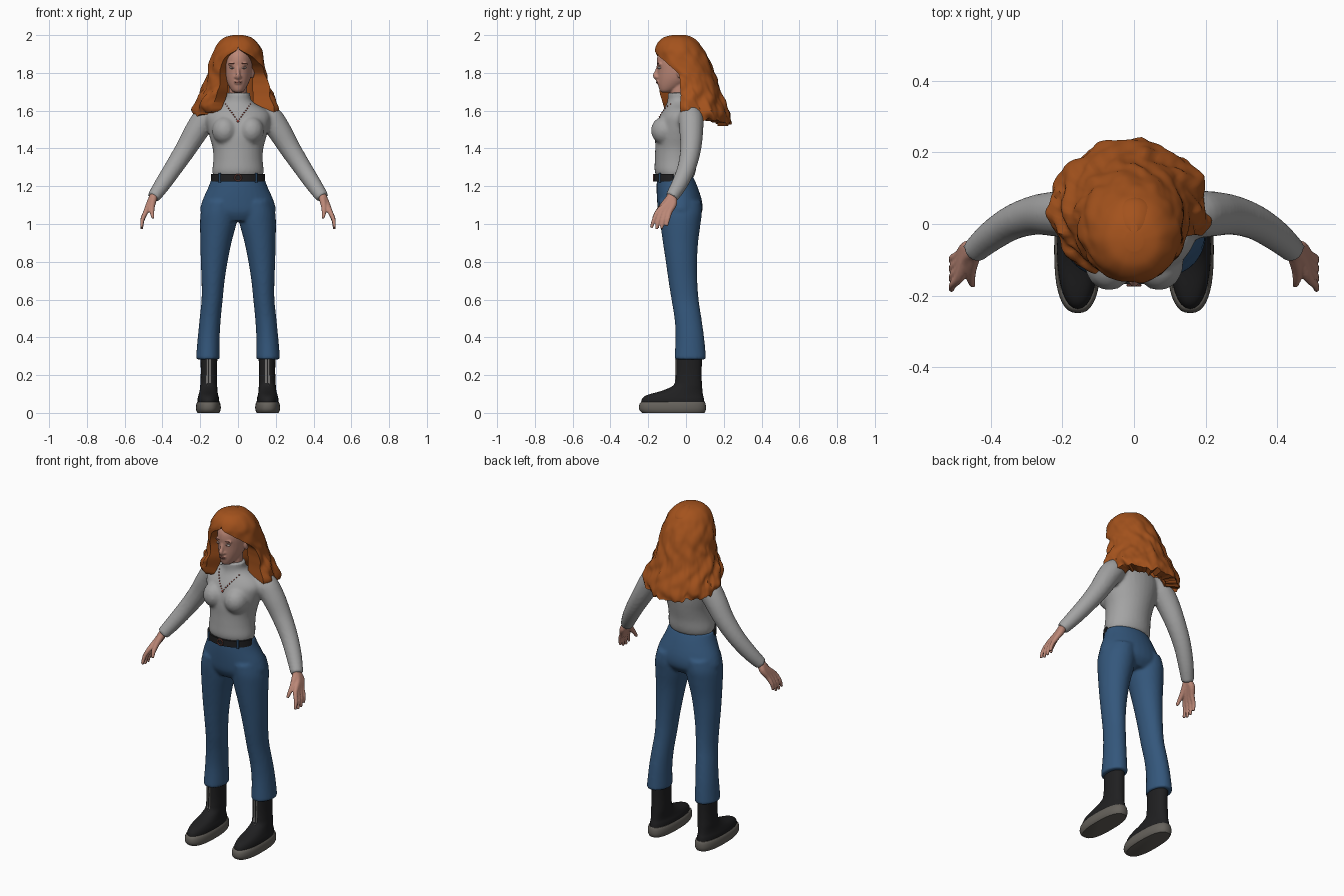
import bpy, bmesh, math
from mathutils import Vector, noise

if "Cube" in bpy.data.objects:
    bpy.data.objects.remove(bpy.data.objects["Cube"])

TAU = 2 * math.pi


def mat(name, r, g, b):
    m = bpy.data.materials.new(name)
    m.diffuse_color = (r, g, b, 1)
    m.use_nodes = True
    m.node_tree.nodes["Principled BSDF"].inputs["Base Color"].default_value = m.diffuse_color
    return m


HAIR = mat("copper_hair", 0.37, 0.085, 0.012)
SKIN = mat("skin", 0.50, 0.245, 0.185)
KNIT = mat("grey_knit", 0.37, 0.37, 0.37)
DENIM = mat("blue_denim", 0.034, 0.095, 0.20)
BLACK = mat("black_leather", 0.014, 0.014, 0.015)
SOLE = mat("sole_grey", 0.13, 0.12, 0.105)
METAL = mat("pale_metal", 0.55, 0.53, 0.50)
RED = mat("red_bead", 0.38, 0.06, 0.04)
WHITE = mat("eye_white", 0.62, 0.58, 0.55)
BROWN = mat("brown_red", 0.22, 0.08, 0.06)


def spline(keys, n):
    """Catmull-Rom through tuples of any length."""
    out = []
    for i in range(len(keys) - 1):
        p0, p1, p2 = keys[max(i - 1, 0)], keys[i], keys[i + 1]
        p3 = keys[min(i + 2, len(keys) - 1)]
        for k in range(n):
            t = k / n
            out.append(tuple(0.5 * (2 * b + (c - a) * t + (2 * a - 5 * b + 4 * c - d) * t * t
                                    + (3 * b - a - 3 * c + d) * t ** 3)
                             for a, b, c, d in zip(p0, p1, p2, p3)))
    return out + [keys[-1]]


def loft(bm, rings):
    """Closed rings of equal length joined into a capped tube."""
    vs = [[bm.verts.new(p) for p in r] for r in rings]
    n = len(vs[0])
    for a, b in zip(vs, vs[1:]):
        for i in range(n):
            bm.faces.new((a[i], a[(i + 1) % n], b[(i + 1) % n], b[i]))
    bm.faces.new(vs[0])
    bm.faces.new(vs[-1])


def stack(bm, keys, n=4, side=1, e=2.0, sides=32):
    """Horizontal sections, keys = (centre x, half width, front y, back y, z)."""
    rings = []
    for cx, rx, yf, yb, z in spline(keys, n):
        ring = []
        for i in range(sides):
            c, s = math.cos(TAU * i / sides), math.sin(TAU * i / sides)
            c, s = [math.copysign(abs(v) ** (2 / e), v) for v in (c, s)]
            ring.append((side * (cx + rx * c), (yf + yb) / 2 + (yb - yf) / 2 * s, z))
        rings.append(ring)
    loft(bm, rings)


def tube(bm, keys, n=4, side=1, sides=16):
    """Round tube along a path, keys = (x, y, z, radius)."""
    path = spline(keys, n)
    pts = [Vector(p[:3]) for p in path]
    rings = []
    for i, p in enumerate(pts):
        d = pts[min(i + 1, len(pts) - 1)] - pts[max(i - 1, 0)]
        q = Vector((0, 0, -1)).rotation_difference(d)
        ring = [p + q @ Vector((math.cos(TAU * k / sides), math.sin(TAU * k / sides), 0)) * path[i][3]
                for k in range(sides)]
        rings.append([(side * v.x, v.y, v.z) for v in ring])
    loft(bm, rings)


def ball(bm, c, r, u=16, v=10):
    res = bmesh.ops.create_uvsphere(bm, u_segments=u, v_segments=v, radius=1)
    for w in res["verts"]:
        w.co = Vector((c[0] + w.co.x * r[0], c[1] + w.co.y * r[1], c[2] + w.co.z * r[2]))


def box(bm, c, s):
    for w in bmesh.ops.create_cube(bm, size=1)["verts"]:
        w.co = Vector([c[i] + w.co[i] * s[i] for i in range(3)])


def finish(bm, name, material, voxel=0, smooth=4):
    bmesh.ops.recalc_face_normals(bm, faces=bm.faces[:])
    me = bpy.data.meshes.new(name)
    bm.to_mesh(me)
    bm.free()
    me.materials.append(material)
    ob = bpy.data.objects.new(name, me)
    bpy.context.collection.objects.link(ob)
    if voxel:  # fuse overlapping volumes into one soft skin
        m = ob.modifiers.new("fuse", "REMESH")
        m.mode, m.voxel_size, m.use_smooth_shade = "VOXEL", voxel, True
        m = ob.modifiers.new("soften", "SMOOTH")
        m.factor, m.iterations = 0.5, smooth
    else:
        bpy.ops.object.select_all(action="DESELECT")
        ob.select_set(True)
        bpy.context.view_layer.objects.active = ob
        bpy.ops.object.shade_smooth_by_angle(angle=math.radians(45))
    return ob


# Trousers: pelvis and two flared legs
bm = bmesh.new()
stack(bm, [(0, .13, -.12, .05, 1.015), (0, .196, -.145, .084, 1.06), (0, .190, -.153, .085, 1.12),
           (0, .155, -.156, .060, 1.20), (0, .137, -.152, .035, 1.255)])
for s in (1, -1):
    stack(bm, [(.160, .063, -.062, .107, .283), (.155, .058, -.055, .096, .40), (.147, .056, -.061, .082, .50),
               (.137, .056, -.077, .067, .60), (.132, .061, -.093, .060, .70), (.126, .071, -.107, .059, .80),
               (.117, .082, -.122, .064, .90), (.105, .096, -.136, .077, 1.0), (.10, .097, -.143, .084, 1.06),
               (.09, .09, -.145, .08, 1.12)], side=s)
finish(bm, "trousers", DENIM, 0.009)

# Sweater: torso, roll neck, bust and sleeves
bm = bmesh.new()
stack(bm, [(0, .128, -.150, .040, 1.245), (0, .136, -.166, .052, 1.28), (0, .131, -.165, .060, 1.34),
           (0, .134, -.163, .073, 1.40), (0, .150, -.163, .084, 1.46), (0, .165, -.155, .090, 1.52),
           (0, .172, -.140, .090, 1.57), (0, .148, -.120, .080, 1.605), (0, .095, -.103, .05, 1.635),
           (0, .068, -.097, .025, 1.66), (0, .066, -.097, .018, 1.695)])
for s in (1, -1):
    ball(bm, (s * .07, -.112, 1.495), (.068, .074, .075))
    tube(bm, [(.11, .015, 1.585, .05), (.165, .025, 1.565, .066), (.215, .028, 1.50, .064), (.275, .025, 1.40, .056),
              (.34, .004, 1.30, .049), (.40, -.035, 1.21, .043), (.448, -.077, 1.14, .035)], side=s)
sweater = finish(bm, "sweater", KNIT, 0.009)

# Hands: fingers fanning from the wrist, fused into a palm
bm = bmesh.new()
for s in (1, -1):
    for k in range(4):
        y = -.148 + .021 * k
        drop = (.008, 0, .003, .018)[k]
        tube(bm, [(.442, -.078, 1.155, .022), (.466, -.080 + (y + .115) * .5, 1.11, .019), (.487, y, 1.066, .014),
                  (.506, y - .022 + .004 * k, 1.018 + drop / 2, .011),
                  (.510, y - .036 + .006 * k, .972 + drop, .008)], side=s, sides=12)
    tube(bm, [(.446, -.085, 1.14, .02), (.455, -.125, 1.095, .016), (.455, -.155, 1.06, .012),
              (.450, -.172, 1.03, .008)], side=s, sides=12)
finish(bm, "hands", SKIN, 0.005, 2)

# Head with neck, nose, ears, brow and chin
bm = bmesh.new()
stack(bm, [(0, .020, -.130, -.08, 1.697), (0, .034, -.140, -.05, 1.708), (0, .051, -.147, 0, 1.735),
           (0, .066, -.150, .05, 1.77), (0, .074, -.151, .07, 1.81), (0, .076, -.155, .075, 1.86),
           (0, .068, -.147, .065, 1.90), (0, .048, -.12, .04, 1.93), (0, .02, -.08, 0, 1.945)])
tube(bm, [(0, -.03, 1.78, .048), (0, -.035, 1.70, .048), (0, -.035, 1.64, .050)])
tube(bm, [(0, -.146, 1.838, .008), (0, -.156, 1.805, .010), (0, -.163, 1.785, .013), (0, -.15, 1.770, .012)])
ball(bm, (0, -.147, 1.752), (.022, .011, .013))
for s in (1, -1):
    ball(bm, (s * .077, -.03, 1.80), (.010, .018, .03))
    ball(bm, (s * .03, -.138, 1.846), (.024, .013, .009))
    ball(bm, (s * .013, -.152, 1.778), (.008, .01, .007))
finish(bm, "head", SKIN, 0.005, 3)

# Face details
parts = {"eyes": (WHITE, .030, -.1385, 1.827, (.014, .012, .006)),
         "irises": (BROWN, .030, -.1480, 1.827, (.005, .004, .005)),
         "eyebrows": (BROWN, .031, -.1465, 1.850, (.018, .006, .003))}
for name, (m, x, y, z, r) in parts.items():
    bm = bmesh.new()
    for s in (1, -1):
        ball(bm, (s * x, y, z), r)
    finish(bm, name, m)
bm = bmesh.new()
ball(bm, (0, -.153, 1.751), (.020, .007, .006))
finish(bm, "lips", BROWN)

# Hair: C-shaped sections open at the face, wavy and wider towards the shoulders
# keys = (z, centre x, half width, front y, back y, left opening, right opening, inner half width)
keys = [(2.00, 0, .025, -.075, -.02, 0, 0, .01), (1.988, 0, .07, -.118, .025, 0, 0, .04),
        (1.96, 0, .102, -.150, .066, 0, 0, .07), (1.925, 0, .124, -.164, .092, .03, .06, .08),
        (1.89, -.003, .137, -.165, .112, .42, .55, .083), (1.85, -.005, .147, -.163, .132, .58, .95, .085),
        (1.80, -.006, .156, -.155, .152, .60, 1.28, .086), (1.75, -.008, .168, -.152, .172, .55, 1.32, .088),
        (1.70, -.010, .186, -.152, .193, .50, 1.28, .092), (1.65, -.013, .207, -.152, .216, .50, 1.22, .10),
        (1.61, -.014, .222, -.150, .236, .55, 1.18, .12), (1.575, -.014, .214, -.138, .236, .62, 1.2, .14)]
N = 80
bm = bmesh.new()
rings = []
for z, cx, rx, yf, yb, lo, ro, ri in spline(keys, 6):
    low = min(1, max(0, (1.85 - z) / .25))
    lump = .012 + .055 * min(1, (2.0 - z) / .3)
    outer, inner = [], []
    for k in range(N + 1):
        a = ro + (TAU - lo - ro) * k / N
        sx, sy = math.sin(a), -math.cos(a)
        w = 1 + lump * (noise.noise(Vector((3.2 * sx, 3.2 * sy, z * 13))) * 1.1
                        + .35 * math.sin(9 * a + 3 * math.sin(z * 28)) + .4 * noise.noise(Vector((8 * sx, 8 * sy, z * 25))))
        x, y = cx + rx * sx * w, (yf + yb) / 2 + (yb - yf) / 2 * sy * w
        zz = z - low * (.045 * y / .25 + .025 * noise.noise(Vector((7 * sx, 7 * sy, 2))))
        outer.append((x, y, zz))
        iy = min(ri * 1.15, (yb - yf) * .4)
        inner.append((cx + ri * sx, max(-.012, (yf + yb) / 2 * .6) + iy * sy, zz))
    rings.append(outer + inner[::-1])
vs = [[bm.verts.new(p) for p in r] for r in rings]
M = len(vs[0])
for a, b in zip(vs, vs[1:]):
    for i in range(M):
        bm.faces.new((a[i], a[(i + 1) % M], b[(i + 1) % M], b[i]))
for i in range(N):  # underside between outer and inner curve
    bm.faces.new((vs[-1][i], vs[-1][i + 1], vs[-1][M - 2 - i], vs[-1][M - 1 - i]))
bm.faces.new(vs[0][:N + 1])
finish(bm, "hair", HAIR)

# Boots: soles, uppers and zips
bm, up, zp = bmesh.new(), bmesh.new(), bmesh.new()
for s in (1, -1):
    stack(bm, [(.157, .058, -.232, .098, 0), (.157, .064, -.245, .104, .012), (.157, .066, -.249, .106, .03),
               (.157, .063, -.245, .103, .05), (.157, .058, -.236, .098, .058)], 2, s, 2.5, 40)
    stack(up, [(.157, .058, -.238, .098, .05), (.157, .057, -.232, .095, .075), (.157, .052, -.205, .09, .095),
               (.156, .047, -.125, .087, .118), (.155, .045, -.068, .085, .145), (.154, .044, -.056, .083, .18),
               (.154, .043, -.053, .083, .23), (.154, .045, -.054, .085, .30)], 4, s, 2.2)
    for d in (-1, 1):
        box(zp, (s * .156 + d * .008, -.055, .215), (.004, .008, .14))
    box(zp, (s * .156, -.062, .146), (.018, .008, .005))
finish(bm, "boot_soles", SOLE)
finish(up, "boot_uppers", BLACK)
finish(zp, "boot_zips", METAL)

# Belt across the front, with denim loops and a ring buckle
bm, lp = bmesh.new(), bmesh.new()
rings = []
for k in range(33):
    a = -1.5 + 3 * k / 32
    rings.append([(math.sin(a) * (.130 + d), -.06 - math.cos(a) * (.097 + d), z)
                  for d, z in ((0, 1.226), (.012, 1.226), (.012, 1.264), (0, 1.264))])
loft(bm, rings)
finish(bm, "belt", BLACK)
for a in (-.75, .75):
    tube(lp, [(math.sin(a) * .141, -.06 - math.cos(a) * .108, z, .006) for z in (1.27, 1.22)], 1)
finish(lp, "belt_loops", DENIM)
bm = bmesh.new()
for k in range(24):
    a = TAU * k / 24
    ball(bm, (.017 * math.cos(a), -.171, 1.245 + .017 * math.sin(a)), (.004, .004, .004), 8, 6)
finish(bm, "buckle", BROWN)

# Necklace beads dropped onto the sweater front
bpy.context.view_layer.update()
body = sweater.evaluated_get(bpy.context.evaluated_depsgraph_get())
bm = bmesh.new()
for s in (1, -1):
    for k in range(9):
        x, z = s * .066 * (1 - k / 8), 1.635 - .09 * k / 8
        hit, p, _, _ = body.ray_cast(Vector((x, -1, z)), Vector((0, 1, 0)))
        r = .007 if k == 8 else .0035
        if hit:
            ball(bm, (x, p.y - .001, z), (r, .004, r), 8, 6)
finish(bm, "necklace", RED)
